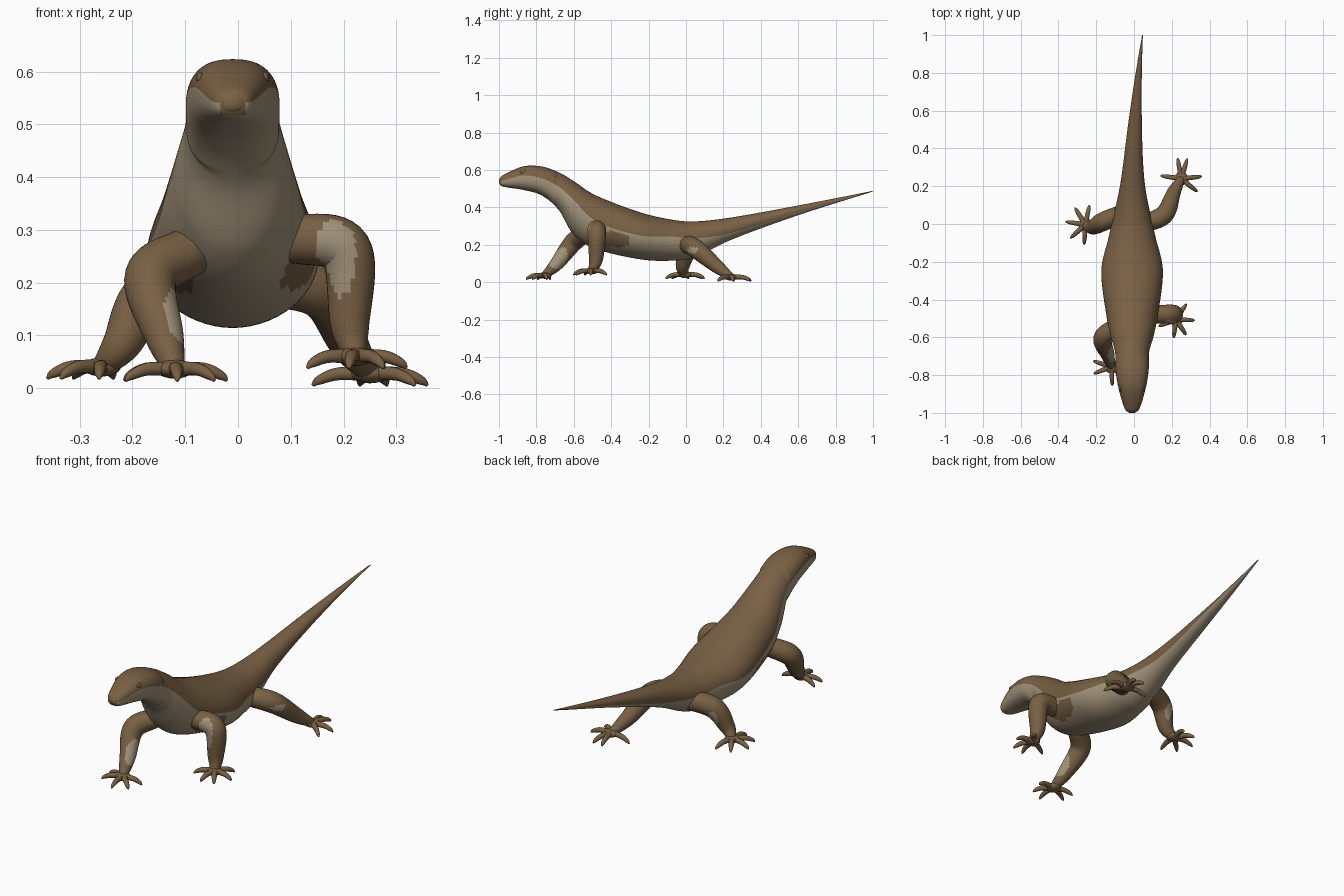
import bpy, bmesh, math
from mathutils import Vector

cube = bpy.data.objects.get("Cube")
if cube:
    bpy.data.objects.remove(cube)


def material(name, color):
    mat = bpy.data.materials.new(name)
    mat.use_nodes = True
    mat.diffuse_color = color
    bsdf = next(n for n in mat.node_tree.nodes if n.type == "BSDF_PRINCIPLED")
    bsdf.inputs["Base Color"].default_value = color
    bsdf.inputs["Roughness"].default_value = 0.8
    return mat


BROWN = material("brown skin", (0.19, 0.118, 0.058, 1))
CREAM = material("cream skin", (0.36, 0.29, 0.195, 1))


def spline(keys, steps):
    """Smooth path through tuples of any length."""
    keys = [Vector(k) for k in keys]
    pts = [2 * keys[0] - keys[1]] + keys + [2 * keys[-1] - keys[-2]]
    out = []
    for a, b, c, d in zip(pts, pts[1:], pts[2:], pts[3:]):
        for i in range(steps):
            t = i / steps
            out.append((2 * b + (c - a) * t + (2 * a - 5 * b + 4 * c - d) * t * t
                        + (3 * b - a - 3 * c + d) * t ** 3) / 2)
    return out + [keys[-1]]


def loft(bm, rings):
    """Skin closed rings, close both ends, return side faces with their column."""
    rows = [[bm.verts.new(p) for p in ring] for ring in rings]
    count = len(rows[0])
    faces = []
    for a, b in zip(rows, rows[1:]):
        for j in range(count):
            k = (j + 1) % count
            faces.append((bm.faces.new((a[j], a[k], b[k], b[j])), j))
    bm.faces.new(rows[0][::-1])
    bm.faces.new(rows[-1])
    return faces


def tube(bm, points, radii, steps, sides):
    """Tapered limb through points with one radius each."""
    path = spline([(*p, r) for p, r in zip(points, radii)], steps)
    centers = [p.to_3d() for p in path] if len(path[0]) == 3 else [Vector(p[:3]) for p in path]
    last = len(path) - 1
    tangents = [(centers[min(i + 1, last)] - centers[max(i - 1, 0)]).normalized()
                for i in range(last + 1)]
    side = tangents[0].orthogonal().normalized()
    rings = []
    for i, (center, tangent) in enumerate(zip(centers, tangents)):
        side = tangents[max(i - 1, 0)].rotation_difference(tangent) @ side
        up = tangent.cross(side)
        angles = [math.tau * j / sides for j in range(sides)]
        rings.append([center + path[i][3] * (math.cos(a) * side + math.sin(a) * up)
                      for a in angles])
    return loft(bm, rings)


def inside(point, center, radii):
    return sum(((p - c) / r) ** 2 for p, c, r in zip(point, center, radii)) < 1


def signed_power(value, power):
    return math.copysign(abs(value) ** power, value)


def ellipsoid(bm, center, size):
    verts = bmesh.ops.create_uvsphere(bm, u_segments=20, v_segments=12, radius=1)["verts"]
    bmesh.ops.scale(bm, verts=verts, vec=size)
    bmesh.ops.translate(bm, verts=verts, vec=center)


def finish(bm, name):
    bmesh.ops.recalc_face_normals(bm, faces=bm.faces)
    mesh = bpy.data.meshes.new(name)
    bm.to_mesh(mesh)
    bm.free()
    mesh.materials.append(BROWN)
    mesh.materials.append(CREAM)
    mesh.shade_smooth()
    bpy.context.collection.objects.link(bpy.data.objects.new(name, mesh))


# Body, head and tail: y, top, bottom, half width, colour seam height
BODY = [
    (-1, .55, .528, .015, .54), (-.975, .574, .51, .04, .545),
    (-.87, .619, .493, .072, .57), (-.77, .618, .463, .088, .555),
    (-.68, .587, .385, .09, .51), (-.6, .54, .253, .112, .44),
    (-.48, .463, .177, .137, .325), (-.25, .375, .123, .163, .25),
    (-.08, .335, .115, .127, .245), (.05, .325, .135, .097, .235),
    (.25, .347, .23, .06, .265), (.6, .41, .358, .031, .376),
    (1, .488, .485, .002, .486)]
ARC = 28


def body_ring(y, top, bottom, half, seam):
    """Back arc then belly arc, so that the colour seam follows an edge loop."""
    mid, height = (top + bottom) / 2, (top - bottom) / 2
    center = .055 * max(y, 0) ** 2 - .01
    power = .82 if y < -.7 else 1
    level = max(-.9, min(.9, (seam - mid) / height))
    start = math.asin(signed_power(level, 1 / power))
    back, belly = math.pi - 2 * start, math.pi + 2 * start
    angles = [start + back * i / ARC for i in range(ARC)]
    angles += [start + back + belly * i / ARC for i in range(ARC)]
    return [(center + half * signed_power(math.cos(a), power), y,
             mid + height * signed_power(math.sin(a), power)) for a in angles]


bm = bmesh.new()
for face, column in loft(bm, [body_ring(*row) for row in spline(BODY, 12)]):
    p = face.calc_center_median()
    snout = p.y < -.95 and abs(p.x + .01) < .024 and p.z > .518
    armpit = inside((abs(p.x), p.y, p.z), (.14, -.43, .22), (.06, .13, .055))
    face.material_index = int(column >= ARC and not snout and not armpit)
finish(bm, "body")

# Low eye bumps under the brow
for name, sign in (("left_eye", 1), ("right_eye", -1)):
    bm = bmesh.new()
    ellipsoid(bm, (sign * .062 - .01, -.87, .588), (.007, .017, .011))
    finish(bm, name)


def limb(name, points, patch_center, patch_radii, toe_length, toe_angles):
    """Leg from body to palm with a cream patch, then a foot with a fan of toes."""
    bm = bmesh.new()
    for face, _ in tube(bm, points, (.047, .05, .037, .02), 12, 32):
        face.material_index = int(inside(face.calc_center_median(), patch_center, patch_radii))
    finish(bm, name + "_leg")

    bm = bmesh.new()
    palm = Vector(points[-1])
    ellipsoid(bm, palm, (.036, .036, .018))
    for angle in map(math.radians, toe_angles):
        reach = toe_length * Vector((math.cos(angle), math.sin(angle), 0))
        toe = [palm + reach * t + Vector((0, 0, lift))
               for t, lift in ((0, 0), (.55, 0), (.88, -.012), (1, -.022))]
        tube(bm, toe, (.014, .0125, .009, .003), 5, 12)
    finish(bm, name + "_foot")


limb("front_left",
     [(.1, -.48, .285), (.203, -.477, .262), (.212, -.482, .12), (.222, -.505, .06)],
     (.185, -.53, .25), (.04, .035, .085), .098, (202, 263, 303, 357, 56))
limb("front_right",
     [(-.09, -.54, .26), (-.165, -.605, .21), (-.14, -.69, .1), (-.12, -.755, .036)],
     (-.11, -.69, .14), (.03, .06, .07), .1, (163, 202, 273, 319, 6))
limb("hind_left",
     [(.05, 0, .205), (.16, .05, .18), (.21, .165, .085), (.25, .24, .027)],
     (.19, .045, .17), (.04, .04, .022), .11, (172, 100, 73, 6, -39))
limb("hind_right",
     [(-.05, .06, .21), (-.165, .012, .178), (-.22, -.018, .085), (-.258, -.004, .04)],
     (-.185, .05, .13), (.025, .03, .05), .105, (78, 121, 171, 222, 267))
